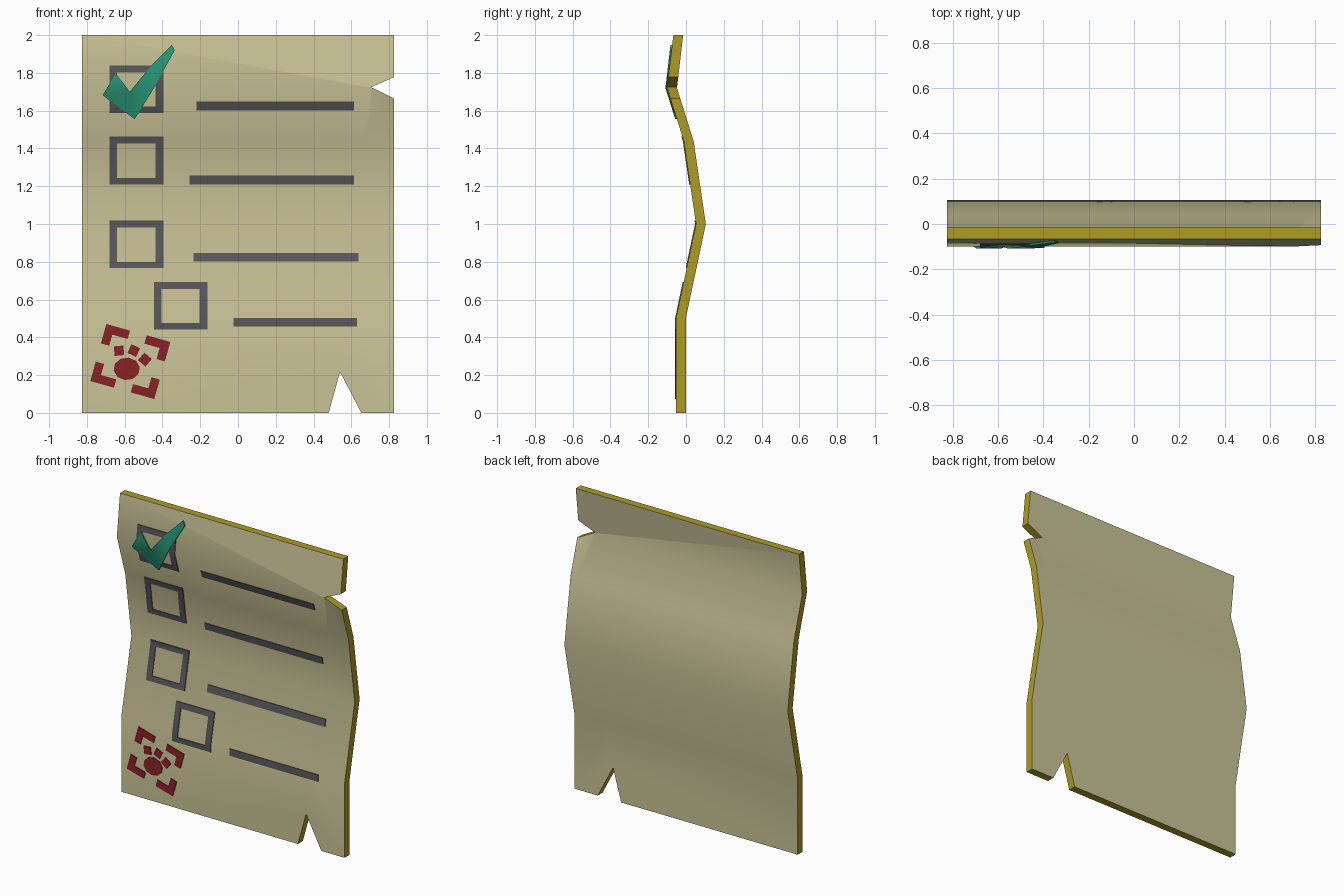
import bpy, bmesh, math
from mathutils import Vector, Matrix

if "Cube" in bpy.data.objects:
    bpy.data.objects.remove(bpy.data.objects["Cube"])


def material(name, rgb):
    m = bpy.data.materials.new(name)
    m.use_nodes = True
    m.diffuse_color = (*rgb, 1)
    m.node_tree.nodes["Principled BSDF"].inputs["Base Color"].default_value = (*rgb, 1)
    return m


PAPER = material("parchment", (0.59, 0.55, 0.31))
EDGE = material("golden edge", (0.42, 0.33, 0.018))
INK = material("grey ink", (0.095, 0.092, 0.1))
GREEN = material("green", (0.022, 0.31, 0.19))
RED = material("stamp red", (0.25, 0.016, 0.02))

# Fold line of the paper front: (height, depth)
FOLDS = [(0, -0.053), (0.5, -0.053), (1.0, 0.053), (1.44, -0.012), (1.72, -0.1), (2.0, -0.067)]


def front(z):
    for (z0, y0), (z1, y1) in zip(FOLDS, FOLDS[1:]):
        if z <= z1:
            return y0 + (y1 - y0) * (z - z0) / (z1 - z0)
    return FOLDS[-1][1]


def draped(name, outlines, mats, lift, thick):
    """Flat x-z outlines, creased at the folds, laid on the paper and thickened."""
    bm = bmesh.new()
    for pts in outlines:
        bm.faces.new([bm.verts.new((x, 0, z)) for x, z in pts])
    bmesh.ops.remove_doubles(bm, verts=bm.verts[:], dist=0.0005)
    bmesh.ops.triangulate(bm, faces=bm.faces[:])
    for z, _ in FOLDS[1:-1]:
        bmesh.ops.bisect_plane(bm, geom=bm.verts[:] + bm.edges[:] + bm.faces[:],
                               plane_co=(0, 0, z), plane_no=(0, 0, 1), dist=0.0005)
    for v in bm.verts:
        v.co.y = front(v.co.z) - lift
    new = bmesh.ops.extrude_face_region(bm, geom=bm.faces[:])["geom"]
    bmesh.ops.translate(bm, vec=(0, thick, 0),
                        verts=[g for g in new if isinstance(g, bmesh.types.BMVert)])
    bmesh.ops.recalc_face_normals(bm, faces=bm.faces[:])
    # Rim faces take the last material
    for f in bm.faces:
        f.material_index = len(mats) - 1 if abs(f.normal.y) < 0.5 else 0
    mesh = bpy.data.meshes.new(name)
    bm.to_mesh(mesh)
    bm.free()
    for m in mats:
        mesh.materials.append(m)
    ob = bpy.data.objects.new(name, mesh)
    bpy.context.collection.objects.link(ob)
    bpy.ops.object.select_all(action='DESELECT')
    ob.select_set(True)
    bpy.context.view_layer.objects.active = ob
    bpy.ops.object.shade_smooth_by_angle(angle=math.radians(40))
    return ob


def plate(name, outlines, mat):
    return draped(name, outlines, [mat], 0.005, 0.007)


def rect(x0, x1, z0, z1):
    return [(x0, z0), (x1, z0), (x1, z1), (x0, z1)]


# Paper sheet with two torn notches
W = 0.825
draped("paper_sheet", [[(-W, 0), (0.48, 0), (0.54, 0.217), (0.653, 0), (W, 0), (W, 1.665),
                        (0.705, 1.724), (W, 1.777), (W, 2), (-W, 2)]], [PAPER, EDGE], 0, 0.052)

# Checkboxes: mitred frames
for i, (x, z) in enumerate([(-0.68, 1.587), (-0.68, 1.21), (-0.68, 0.766), (-0.446, 0.442)], 1):
    outer = rect(x, x + 0.285, z, z + 0.252)
    inner = rect(x + 0.04, x + 0.243, z + 0.034, z + 0.215)
    sides = [[outer[k], outer[(k + 1) % 4], inner[(k + 1) % 4], inner[k]] for k in range(4)]
    plate(f"checkbox_{i}", sides, INK)

# Written lines
for i, (x0, x1, z) in enumerate([(-0.22, 0.615, 1.602), (-0.256, 0.615, 1.21),
                                 (-0.235, 0.637, 0.801), (-0.024, 0.631, 0.457)], 1):
    plate(f"text_line_{i}", [rect(x0, x1, z, z + 0.046)], INK)

# Check mark, on top of the first box
draped("check_mark", [[(-0.716, 1.682), (-0.647, 1.797), (-0.573, 1.7), (-0.457, 1.841),
                       (-0.351, 1.947), (-0.335, 1.92), (-0.445, 1.72), (-0.547, 1.555)]],
       [GREEN], 0.009, 0.009)

# Stamp: four tilted corner brackets
turn = Matrix.Rotation(math.radians(-15.7), 2)
brackets = []
for sx in (-1, 1):
    for sz in (-1, 1):
        a, b, t = 0.176, 0.157, 0.046
        shape = [(a, b), (a - 0.13, b), (a - 0.13, b - t), (a - t, b - t),
                 (a - t, b - 0.107), (a, b - 0.107)]
        pts = [turn @ Vector((sx * x, sz * z)) + Vector((-0.57, 0.272)) for x, z in shape]
        brackets.append([tuple(p) for p in pts])
plate("stamp_corners", brackets, RED)


def ring(cx, cz, rx, rz, n, deg):
    angles = [math.radians(deg) + math.tau * k / n for k in range(n)]
    return [(cx + rx * math.cos(t), cz + rz * math.sin(t)) for t in angles]


# Stamp centre: a round pad and three small squares
plate("stamp_pad", [ring(-0.589, 0.233, 0.07, 0.06, 10, 10)], RED)
plate("stamp_squares", [ring(-0.63, 0.329, 0.036, 0.036, 4, 50),
                        ring(-0.552, 0.33, 0.036, 0.036, 4, 20),
                        ring(-0.493, 0.282, 0.037, 0.037, 4, 5)], RED)
